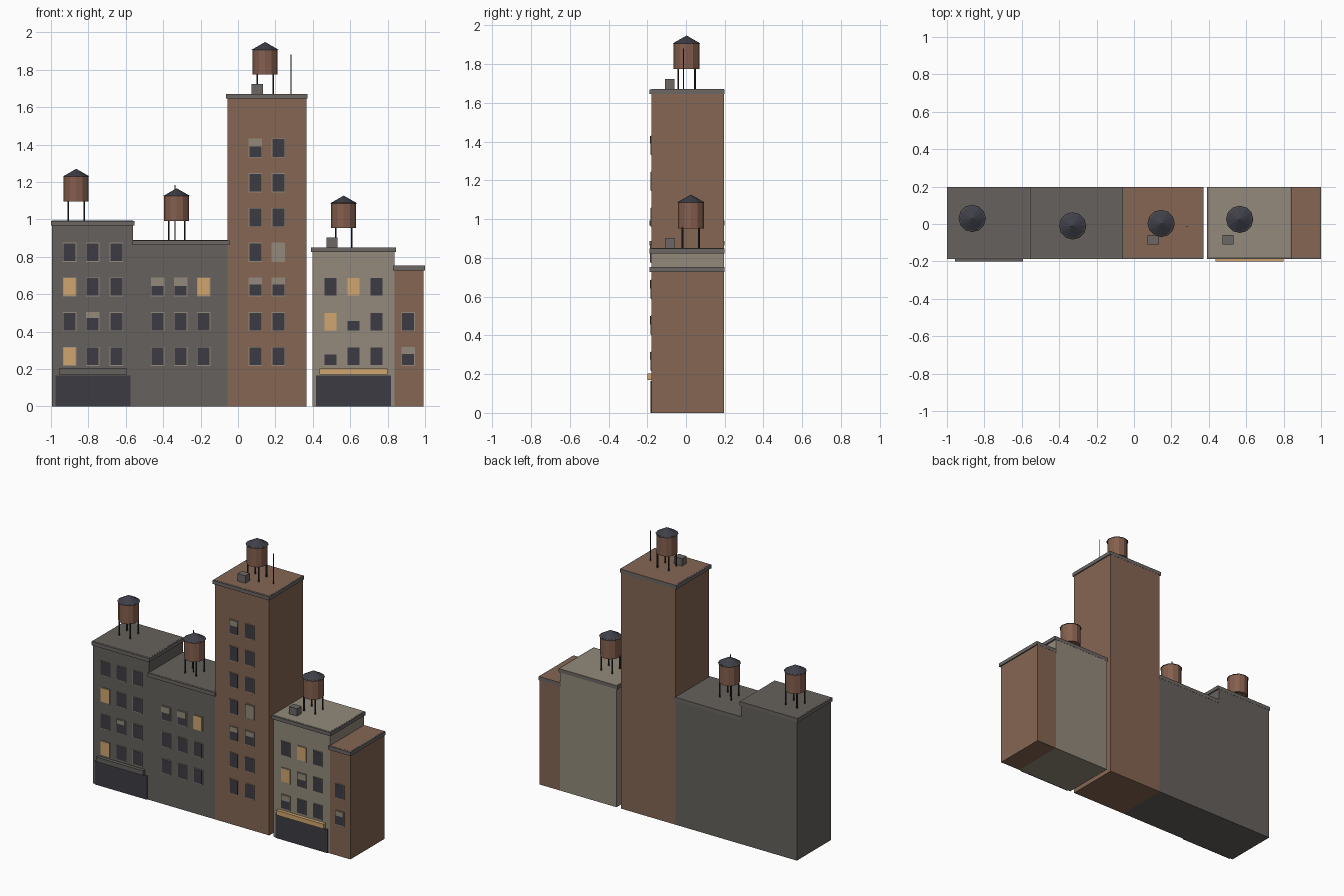
import bpy
import bmesh
from mathutils import Matrix

cube = bpy.data.objects.get("Cube")
if cube:
    bpy.data.objects.remove(cube, do_unlink=True)


def material(name, rgb):
    """Flat material from 8-bit sRGB values."""
    lin = [((c / 255 + 0.055) / 1.055) ** 2.4 for c in rgb] + [1]
    mat = bpy.data.materials.new(name)
    mat.use_nodes = True
    mat.diffuse_color = lin
    bsdf = mat.node_tree.nodes["Principled BSDF"]
    bsdf.inputs["Base Color"].default_value = lin
    bsdf.inputs["Roughness"].default_value = 0.9
    return mat


BRICK = material("brick", (133, 102, 83))
STONE = material("grey stone", (101, 97, 93))
TAN = material("pale tan", (147, 138, 123))
TRIM = material("trim grey", (107, 103, 99))
GLASS = material("dark glass", (61, 59, 67))
LIT = material("lit window", (208, 166, 112))
WOOD = material("tank wood", (132, 95, 77))
CAP = material("tank cap slate", (62, 63, 72))
METAL = material("dark metal", (46, 43, 43))


def finish(bm, name, mat):
    mesh = bpy.data.meshes.new(name)
    bm.to_mesh(mesh)
    bm.free()
    mesh.materials.append(mat)
    obj = bpy.data.objects.new(name, mesh)
    bpy.context.collection.objects.link(obj)
    return obj


def box(name, mat, x, y, z):
    """Box from (low, high) pairs on each axis."""
    bm = bmesh.new()
    bmesh.ops.create_cube(bm, size=1)
    for v in bm.verts:
        v.co = [lo + (c + 0.5) * (hi - lo) for c, (lo, hi) in zip(v.co, (x, y, z))]
    return finish(bm, name, mat)


def cone(name, mat, x, y, z, r1, r2, sides):
    bm = bmesh.new()
    bmesh.ops.create_cone(bm, cap_ends=True, segments=sides, radius1=r1, radius2=r2,
                          depth=z[1] - z[0],
                          matrix=Matrix.Translation((x, y, sum(z) / 2)))
    bmesh.ops.remove_doubles(bm, verts=bm.verts, dist=1e-5)
    return finish(bm, name, mat)


FRONT, BACK = -0.177, 0.197
ROW_START, ROW_STEP = 0.267, 0.1857
WIN_W, WIN_H = 0.072, 0.102


def building(name, mat, wall, cornice, top):
    """Wall block with an overhanging cornice around the roof deck."""
    box(name + "_walls", mat, wall, (FRONT, BACK), (0, top + 0.001))
    box(name + "_cornice", TRIM, cornice, (FRONT - 0.011, BACK + 0.001), (top - 0.025, top))


def window(name, x, row, lit=False, blind=0):
    """Framed pane; blind is the covered fraction of its height."""
    z = ROW_START + ROW_STEP * row
    w, h = WIN_W / 2, WIN_H / 2
    box(name + "_frame", TAN, (x - w, x + w), (FRONT - 0.004, FRONT), (z - h, z + h))
    w, h = w - 0.004, h - 0.004
    box(name + "_pane", LIT if lit else GLASS, (x - w, x + w),
        (FRONT - 0.006, FRONT), (z - h, z + h))
    if blind:
        box(name + "_blind", TAN, (x - w, x + w),
            (FRONT - 0.008, FRONT), (z + h - 2 * h * blind, z + h))


def windows(name, columns, rows, lit=(), blinds=None):
    for r in range(rows):
        for c, x in enumerate(columns):
            window(f"{name}_window_{r}_{c}", x, r, (c, r) in lit, (blinds or {}).get((c, r), 0))


def shopfront(name, x0, x1, awning):
    box(name + "_shopfront", GLASS, (x0, x1), (FRONT - 0.007, FRONT), (0, 0.165))
    box(name + "_awning", awning, (x0 + 0.018, x1 - 0.018), (-0.2, FRONT), (0.17, 0.203))


def water_tank(name, x, y, roof):
    for i in (-1, 1):
        for j in (-1, 1):
            cone(f"{name}_leg_{i + 1}{j + 1}", METAL, x + i * 0.043, y + j * 0.043,
                 (roof, roof + 0.11), 0.005, 0.005, 6)
    cone(name + "_barrel", WOOD, x, y, (roof + 0.104, roof + 0.24), 0.067, 0.067, 12)
    cone(name + "_cap", CAP, x, y, (roof + 0.236, roof + 0.278), 0.073, 0, 12)


def roof_unit(name, x, roof):
    box(name, TRIM, (x - 0.03, x + 0.03), (-0.109, -0.06), (roof, roof + 0.053))


def antenna(name, x, y, z0, z1):
    cone(name, METAL, x, y, (z0, z1), 0.003, 0.003, 6)


# Corner building with grey awning
building("corner_building", STONE, (-0.994, -0.562), (-1.0, -0.553), 0.992)
windows("corner_building", (-0.9, -0.777, -0.65), 4, {(0, 0), (0, 2)}, {(1, 1): 0.3})
shopfront("corner_building", -0.975, -0.575, STONE)
water_tank("corner_tank", -0.865, 0.03, 0.992)

# Low grey building
building("low_building", STONE, (-0.562, -0.055), (-0.568, -0.046), 0.888)
windows("low_building", (-0.43, -0.307, -0.184), 3, {(2, 2)}, {(0, 2): 0.45, (1, 2): 0.45})
water_tank("low_tank", -0.328, -0.01, 0.888)
antenna("low_antenna", -0.336, -0.013, 0.888, 1.183)

# Tall brick tower
building("tower", BRICK, (-0.055, 0.365), (-0.065, 0.372), 1.67)
windows("tower", (0.093, 0.216), 7, (),
        {(0, 6): 0.4, (1, 3): 1, (0, 2): 0.35, (1, 2): 0.35})
water_tank("tower_tank", 0.145, 0.003, 1.67)
roof_unit("tower_roof_unit", 0.103, 1.67)
antenna("tower_antenna", 0.283, -0.013, 1.67, 1.88)

# Tan building with bright awning
building("tan_building", TAN, (0.398, 0.836), (0.39, 0.845), 0.849)
windows("tan_building", (0.494, 0.617, 0.74), 3, {(0, 1), (1, 2)}, {(1, 1): 0.45, (0, 0): 0.4})
shopfront("tan_building", 0.418, 0.818, LIT)
water_tank("tan_tank", 0.565, 0.025, 0.849)
roof_unit("tan_roof_unit", 0.502, 0.849)

# Narrow brick end building
building("end_building", BRICK, (0.836, 0.992), (0.828, 1.0), 0.752)
windows("end_building", (0.91,), 2, (), {(0, 0): 0.35})
